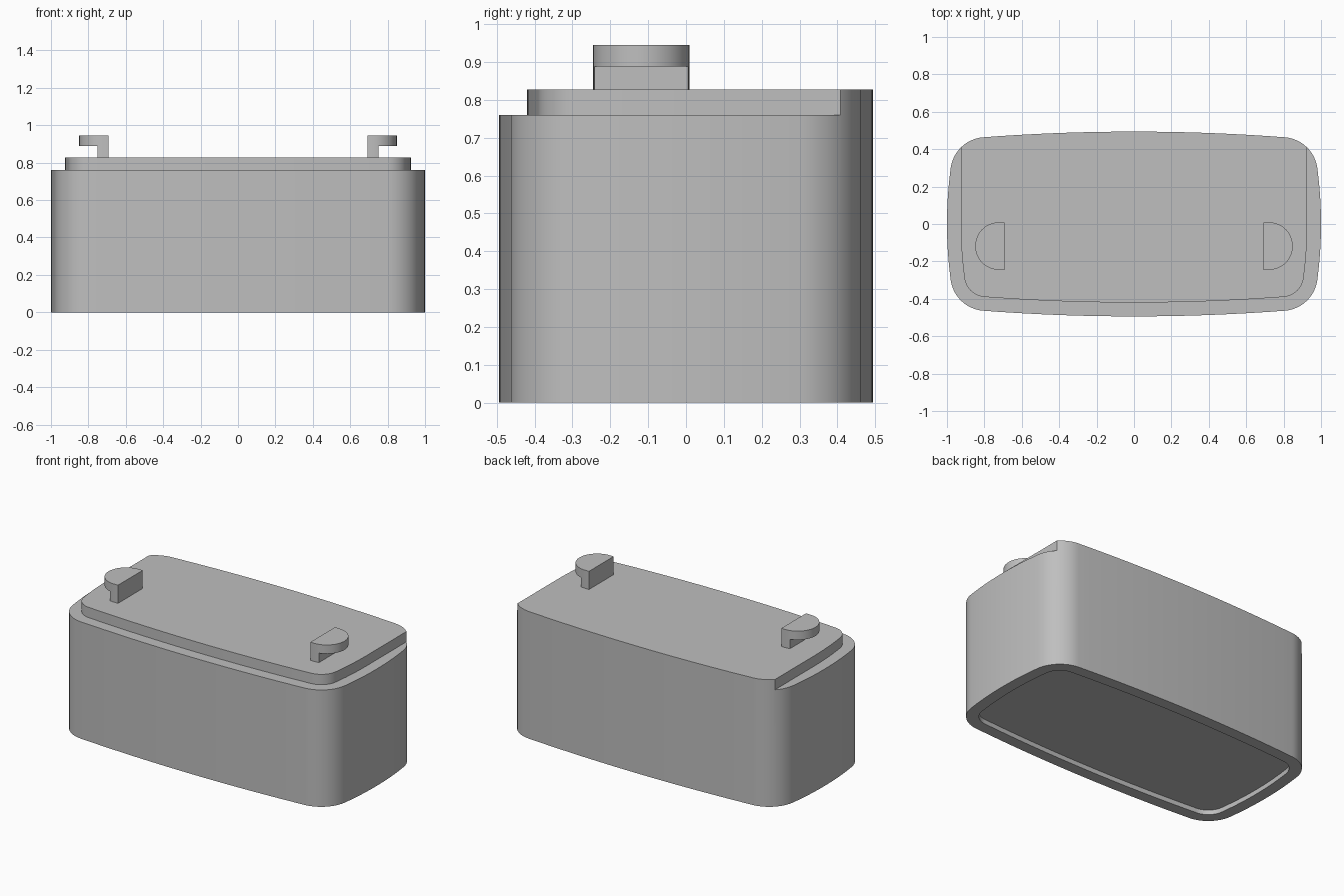
import bpy, bmesh
from math import sin, cos, pi, atan2, sqrt, radians
from mathutils import Vector

if "Cube" in bpy.data.objects:
    bpy.data.objects.remove(bpy.data.objects["Cube"], do_unlink=True)

# Main sizes
HALF_X, HALF_Y = 1.0, 0.494
LEDGE_Z, TOP_Z = 0.76, 0.827
RIM = 0.074
LONG_R, SIDE_R, CORNER_R = 10.7, 2.25, 0.19

grey = bpy.data.materials.new("plain grey")
grey.use_nodes = True
grey.diffuse_color = (0.52, 0.52, 0.52, 1)
grey.node_tree.nodes["Principled BSDF"].inputs["Base Color"].default_value = grey.diffuse_color


def quadrant(inset):
    """Bowed side, rounded corner and bowed long edge, from +x round to +y."""
    long_c = Vector((0, HALF_Y - LONG_R))
    side_c = Vector((HALF_X - SIDE_R, 0))
    corner = Vector((0.79, 0.275))
    for _ in range(200):  # settle the corner arc tangent to both bows
        corner.y = long_c.y + sqrt((LONG_R - CORNER_R) ** 2 - corner.x ** 2)
        corner.x = side_c.x + sqrt((SIDE_R - CORNER_R) ** 2 - corner.y ** 2)
    a = atan2(corner.y, corner.x - side_c.x)
    b = atan2(corner.y - long_c.y, corner.x)

    def arc(centre, radius, start, end, steps):
        for i in range(steps):
            t = start + (end - start) * i / steps
            yield centre + (radius - inset) * Vector((cos(t), sin(t)))

    return (list(arc(side_c, SIDE_R, 0, a, 6))
            + list(arc(corner, CORNER_R, a, b, 16))
            + list(arc(long_c, LONG_R, b, pi / 2, 10))
            + [Vector((0, HALF_Y - inset))])


def outline(inset):
    q = quadrant(inset)
    half = q + [Vector((-p.x, p.y)) for p in q[-2::-1]]
    return half + [Vector((p.x, -p.y)) for p in half[-2:0:-1]]


def loft(name, rings):
    """Solid through rings of (outline, height), capped at both ends."""
    bm = bmesh.new()
    loops = [[bm.verts.new((p[0], p[1], z)) for p in pts] for pts, z in rings]
    for low, high in zip(loops, loops[1:]):
        n = len(low)
        for i in range(n):
            j = (i + 1) % n
            bm.faces.new((low[i], low[j], high[j], high[i]))
    bm.faces.new(loops[0][::-1])
    bm.faces.new(loops[-1])
    bmesh.ops.recalc_face_normals(bm, faces=bm.faces)
    mesh = bpy.data.meshes.new(name)
    bm.to_mesh(mesh)
    bm.free()
    mesh.materials.append(grey)
    ob = bpy.data.objects.new(name, mesh)
    bpy.context.collection.objects.link(ob)
    return ob


def activate(ob):
    bpy.ops.object.select_all(action='DESELECT')
    ob.select_set(True)
    bpy.context.view_layer.objects.active = ob


def cut(ob, cutter):
    cutter.hide_render = True
    mod = ob.modifiers.new("cut", 'BOOLEAN')
    mod.operation, mod.solver, mod.object = 'DIFFERENCE', 'EXACT', cutter
    activate(ob)
    bpy.ops.object.modifier_apply(modifier=mod.name)
    bpy.data.objects.remove(cutter, do_unlink=True)
    activate(ob)
    bpy.ops.object.shade_smooth_by_angle(angle=radians(30))


# Body with a shallow recess underneath
outer, inner = outline(0), outline(RIM)
body = loft("body", [(inner, 0.03), (inner, 0), (outer, 0), (outer, TOP_Z)])

# Ledge cut along the front and both sides, straight towards the back
edge_x = HALF_X - RIM
front = quadrant(RIM)
path = [Vector((p.x, -p.y)) for p in front]
path += [Vector((-p.x, p.y)) for p in path[-2::-1]]
ledge = ([Vector((edge_x, 0.6))] + path
         + [(-edge_x, 0.6), (-1.1, 0.6), (-1.1, -0.6), (1.1, -0.6), (1.1, 0.6)])
cut(body, loft("ledge_cutter", [(ledge, LEDGE_Z), (ledge, 1)]))

# Pair of half-round hooks, each undercut on its outer side
HOOK_Y, HOOK_R = -0.118, 0.127
for name, side in (("left_hook", 1), ("right_hook", -1)):
    arc = [(side * (0.722 + HOOK_R * cos(t)), HOOK_Y + HOOK_R * sin(t))
           for t in (pi * (i / 24 - 0.5) for i in range(25))]
    shape = [(side * 0.692, HOOK_Y - HOOK_R)] + arc + [(side * 0.692, HOOK_Y + HOOK_R)]
    hook = loft(name, [(shape, TOP_Z - 0.01), (shape, 0.945)])
    gap = [(side * 0.752, -0.4), (side, -0.4), (side, 0.2), (side * 0.752, 0.2)]
    cut(hook, loft("gap_cutter", [(gap, 0.7), (gap, 0.888)]))
